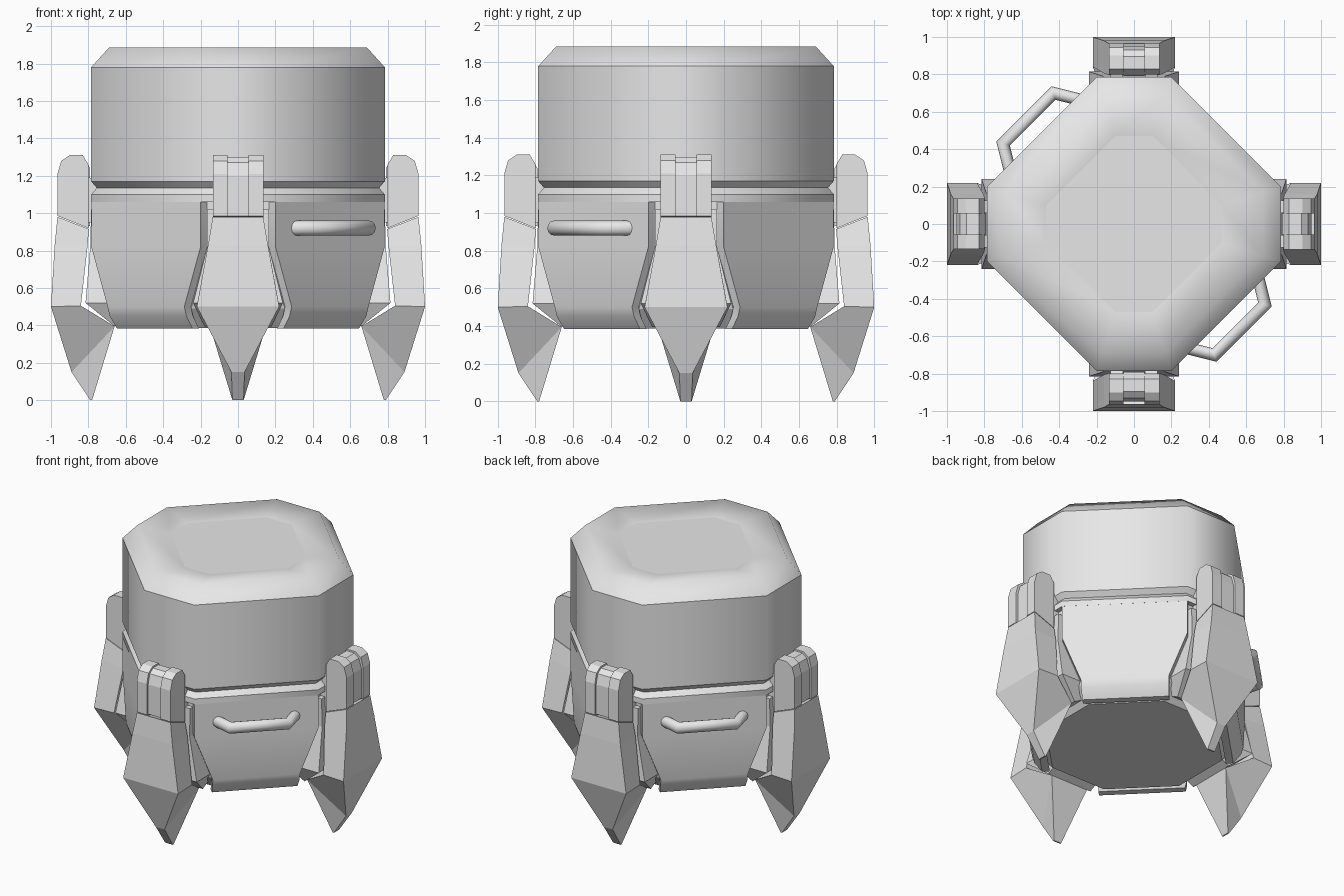
import bpy, bmesh, math
from mathutils import Matrix, Vector

if "Cube" in bpy.data.objects:
    bpy.data.objects.remove(bpy.data.objects["Cube"])

grey = bpy.data.materials.new("plain grey")
grey.diffuse_color = (0.8, 0.8, 0.8, 1)
grey.use_nodes = True
grey.node_tree.nodes["Principled BSDF"].inputs["Base Color"].default_value = grey.diffuse_color


def make(name, verts, faces, turn=0.0, smooth=False, sharp_z=(), angle=None):
    """Mesh object turned about z, with optional smooth shading."""
    bm = bmesh.new()
    vs = [bm.verts.new(v) for v in verts]
    for f in faces:
        bm.faces.new([vs[i] for i in f])
    bmesh.ops.recalc_face_normals(bm, faces=bm.faces)
    for f in bm.faces:
        f.smooth = smooth
    for e in bm.edges:
        a, b = (v.co.z for v in e.verts)
        if abs(a - b) < 1e-4 and any(abs(a - z) < 1e-4 for z in sharp_z):
            e.smooth = False
        if angle and e.calc_face_angle(0) > angle:
            e.smooth = False
    bm.transform(Matrix.Rotation(turn, 4, 'Z'))
    me = bpy.data.meshes.new(name)
    bm.to_mesh(me)
    bm.free()
    me.materials.append(grey)
    ob = bpy.data.objects.new(name, me)
    bpy.context.collection.objects.link(ob)
    return ob


def octagon_stack(name, rings, **kw):
    """Rings are (flat distance, half flat width, z), from bottom to top."""
    verts, faces = [], []
    for d, w, z in rings:
        verts += [(x, y, z) for x, y in ((w, -d), (d, -w), (d, w), (w, d),
                                         (-w, d), (-d, w), (-d, -w), (-w, -d))]
    for r in range(len(rings) - 1):
        for i in range(8):
            a, b = r * 8 + i, r * 8 + (i + 1) % 8
            faces.append((a, b, b + 8, a + 8))
    n = len(verts)
    faces += [tuple(range(8)), tuple(range(n - 8, n))]
    return make(name, verts, faces, **kw)


def loft(name, outer, inner, turn, **kw):
    """Solid between two paired lists of (radius, z, half width), along +x."""
    verts, faces = [], []
    for (ro, zo, wo), (ri, zi, wi) in zip(outer, inner):
        verts += [(ro, -wo, zo), (ro, wo, zo), (ri, wi, zi), (ri, -wi, zi)]
    for r in range(len(outer) - 1):
        for i in range(4):
            a, b = r * 4 + i, r * 4 + (i + 1) % 4
            faces.append((a, b, b + 4, a + 4))
    n = len(verts)
    faces += [(0, 1, 2, 3), (n - 4, n - 3, n - 2, n - 1)]
    return make(name, verts, faces, turn, **kw)


def extrude(name, profile, y0, y1, turn, **kw):
    """Side profile of (radius, z) points extruded from y0 to y1."""
    n = len(profile)
    verts = [(r, y, z) for y in (y0, y1) for r, z in profile]
    faces = [(i, (i + 1) % n, (i + 1) % n + n, i + n) for i in range(n)]
    faces += [tuple(range(n)), tuple(range(n, 2 * n))]
    return make(name, verts, faces, turn, **kw)


# Upper housing with its chamfer and shallow sunken lid
octagon_stack("upper_housing", [
    (0.755, 0.19, 1.135), (0.785, 0.2, 1.17), (0.785, 0.2, 1.78),
    (0.69, 0.17, 1.885), (0.47, 0.1, 1.857)],
    smooth=True, sharp_z=(1.135, 1.17, 1.78, 1.857))

# Collar under the groove
octagon_stack("collar", [
    (0.785, 0.2, 1.06), (0.785, 0.2, 1.10), (0.755, 0.19, 1.135)],
    smooth=True, sharp_z=(1.06, 1.10, 1.135))

# Recessed core behind the panels
octagon_stack("core", [
    (0.57, 0.22, 0.387), (0.655, 0.25, 0.49), (0.75, 0.165, 0.82),
    (0.75, 0.165, 1.09)])

# Four diagonal armour panels, tapering and curving in at the bottom
for k in range(4):
    outer = [(0.696, 1.10, 0.413), (0.696, 0.82, 0.413), (0.696, 0.50, 0.29),
             (0.68, 0.45, 0.29), (0.63, 0.383, 0.285)]
    inner = [(r - 0.05, z, w) for r, z, w in outer]
    loft("body_panel", outer, inner, math.radians(45 + 90 * k),
         smooth=True, angle=math.radians(40))

# Four claw legs with brackets and hinges
lug = [(0.80, 0.92), (0.80, 1.26), (0.83, 1.31), (0.90, 1.31),
       (0.945, 1.28), (0.965, 1.21), (0.965, 0.985)]
middle = [(0.79, 0.93), (0.79, 1.24), (0.83, 1.298), (0.895, 1.298),
          (0.93, 1.27), (0.95, 1.2), (0.95, 0.985)]
for k in range(4):
    t = math.radians(90 * k)
    loft("leg_bracket",
         [(0.785, 1.02, 0.165), (0.79, 0.82, 0.165), (0.815, 0.52, 0.24),
          (0.66, 0.395, 0.18)],
         [(0.6, 1.02, 0.165), (0.6, 0.82, 0.165), (0.6, 0.52, 0.24),
          (0.57, 0.44, 0.18)], t)
    loft("claw_leg",
         [(0.965, 0.98, 0.135), (0.98, 0.83, 0.16), (1.0, 0.5, 0.22),
          (0.89, 0.15, 0.035), (0.79, 0.0, 0.03)],
         [(0.797, 0.915, 0.135), (0.805, 0.82, 0.16), (0.84, 0.505, 0.22),
          (0.66, 0.395, 0.15), (0.78, 0.0, 0.03)], t)
    for s in (-1, 1):
        extrude("hinge_lug", lug, s * 0.055, s * 0.135, t)
        extrude("hinge_mount", [(0.74, 0.95), (0.74, 1.17), (0.82, 1.20),
                                (0.82, 0.95)], s * 0.06, s * 0.125, t)
    extrude("hinge_middle", middle, -0.055, 0.055, t)

# Two grab handles on opposite diagonal panels, swept with mitred corners
for k in (-1, 3):
    path = [Vector(p) for p in ((0.66, -0.27, 0.92), (0.70, -0.43, 0.92),
                                (0.43, -0.70, 0.92), (0.27, -0.66, 0.92))]
    verts, faces, sides = [], [], 12
    for i, p in enumerate(path):
        a = (p - path[max(i - 1, 0)]).normalized()
        b = (path[min(i + 1, 3)] - p).normalized()
        d = (a + b).normalized()
        across = Vector((d.y, -d.x, 0)) / (d.dot(a) if 0 < i < 3 else 1)
        for j in range(sides):
            u = 2 * math.pi * j / sides
            verts.append(p + across * 0.033 * math.cos(u)
                         + Vector((0, 0, 0.04 * math.sin(u))))
    for r in range(3):
        for j in range(sides):
            a, b = r * sides + j, r * sides + (j + 1) % sides
            faces.append((a, b, b + sides, a + sides))
    faces += [tuple(range(sides)), tuple(range(3 * sides, 4 * sides))]
    make("grab_handle", verts, faces, 0 if k < 0 else math.pi,
         smooth=True, angle=math.radians(60))
